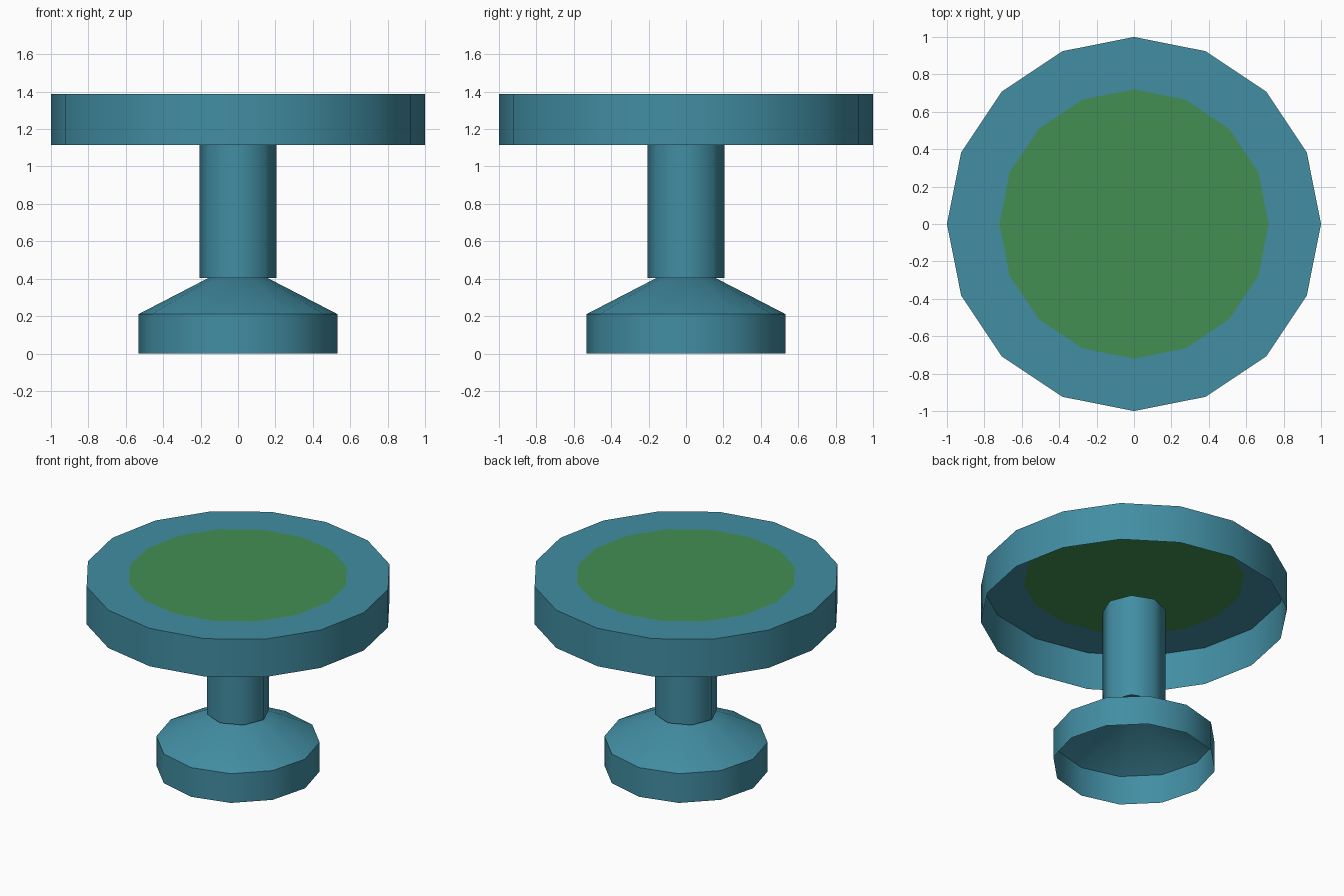
import bpy
import bmesh
from math import cos, sin, pi, radians

cube = bpy.data.objects.get("Cube")
if cube:
    bpy.data.objects.remove(cube, do_unlink=True)


def make_material(name, color):
    mat = bpy.data.materials.new(name)
    mat.use_nodes = True
    mat.diffuse_color = color
    mat.node_tree.nodes["Principled BSDF"].inputs["Base Color"].default_value = color
    return mat


teal = make_material("teal", (0.054, 0.27, 0.366, 1))
green = make_material("green", (0.056, 0.275, 0.087, 1))


def turned_shell(name, sides, profile, cap_bottom=False, cap_material=0):
    """Sweep a (radius, height) profile from bottom to top and cap its end."""
    bm = bmesh.new()
    rings = []
    for radius, z in profile:
        rings.append([bm.verts.new((radius * cos(2 * pi * i / sides),
                                    radius * sin(2 * pi * i / sides), z))
                      for i in range(sides)])
    for low, high in zip(rings, rings[1:]):
        for i in range(sides):
            j = (i + 1) % sides
            bm.faces.new((low[i], low[j], high[j], high[i]))
    bm.faces.new(rings[-1]).material_index = cap_material
    if cap_bottom:
        bm.faces.new(rings[0][::-1])
    mesh = bpy.data.meshes.new(name)
    bm.to_mesh(mesh)
    bm.free()
    obj = bpy.data.objects.new(name, mesh)
    bpy.context.collection.objects.link(obj)
    mesh.materials.append(teal)
    mesh.materials.append(green)
    # Smooth around the turn, sharp at the rims
    bpy.ops.object.select_all(action="DESELECT")
    obj.select_set(True)
    bpy.context.view_layer.objects.active = obj
    bpy.ops.object.shade_smooth_by_angle(angle=radians(50))
    return obj


# Foot: hollow underneath, with a sloping upper side
turned_shell("foot", 12, [(0.533, 0), (0.533, 0.21), (0.15, 0.408)])

# Stem: eight-sided post
turned_shell("stem", 8, [(0.205, 0.405), (0.205, 1.15)], cap_bottom=True)

# Table top: rim open underneath, teal border around a green centre
turned_shell("table_top", 16, [(1, 1.115), (1, 1.387), (0.72, 1.387)], cap_material=1)
